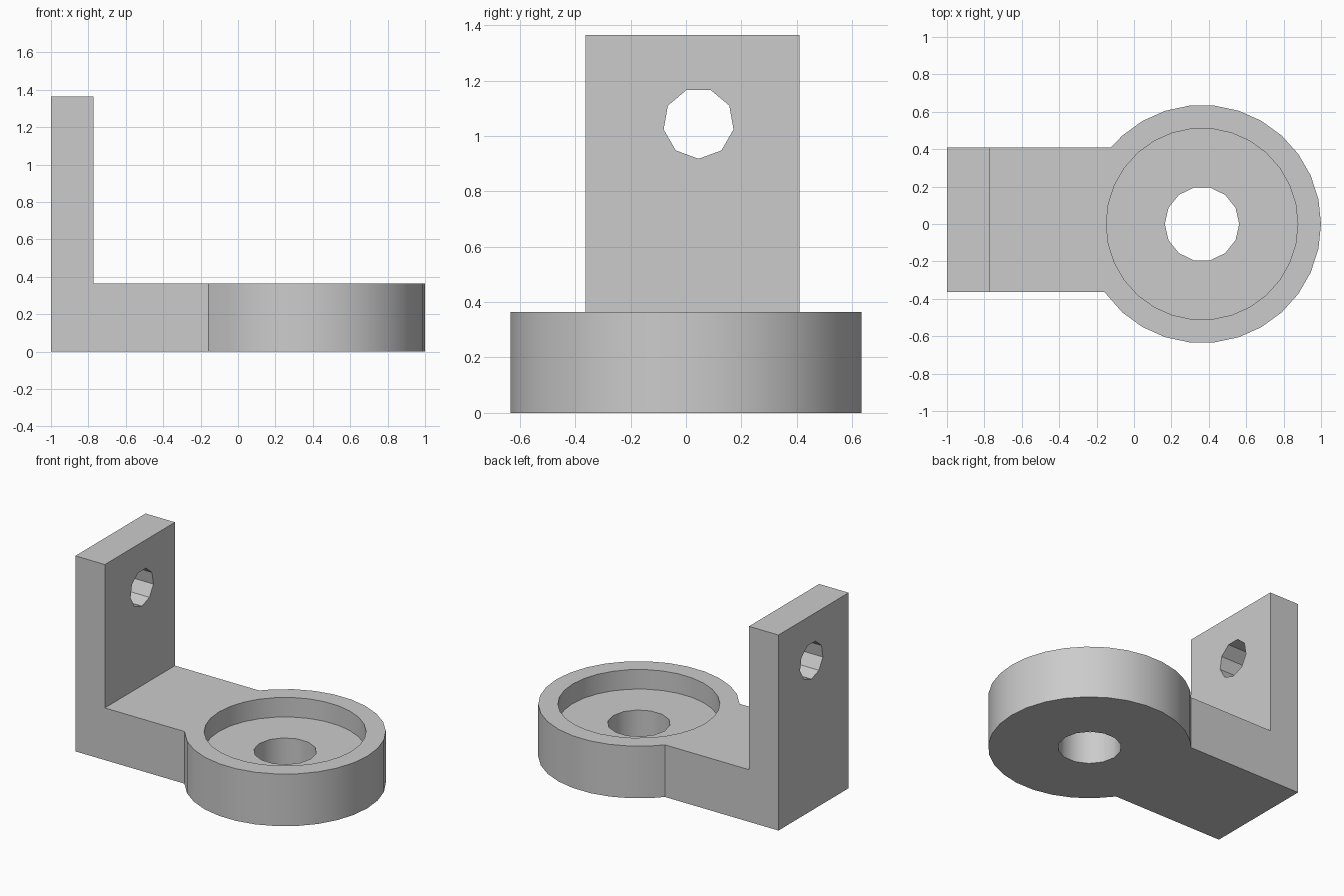
import bpy, bmesh
from math import sin, cos, pi, asin, radians
from mathutils import Vector

cube = bpy.data.objects.get("Cube")
if cube:
    bpy.data.objects.remove(cube)

U = 2 / 44                      # drawing unit
DISC_R, DISC_X = 14 * U, 8 * U
BASE_H, WALL_T, WALL_H = 8 * U, 5 * U, 30 * U
ARM_FRONT, ARM_BACK = -8 * U, 9 * U

grey = bpy.data.materials.new("light grey")
grey.use_nodes = True
colour = (0.6, 0.6, 0.6, 1)
grey.diffuse_color = colour
grey.node_tree.nodes["Principled BSDF"].inputs["Base Color"].default_value = colour


def prism(name, points, sweep):
    """Extrude a closed planar outline along a vector."""
    bm = bmesh.new()
    face = bm.faces.new([bm.verts.new(p) for p in points])
    top = bmesh.ops.extrude_face_region(bm, geom=[face], use_keep_orig=True)["geom"]
    bmesh.ops.translate(bm, vec=sweep, verts=[v for v in top if isinstance(v, bmesh.types.BMVert)])
    bmesh.ops.recalc_face_normals(bm, faces=bm.faces)
    mesh = bpy.data.meshes.new(name)
    bm.to_mesh(mesh)
    bm.free()
    mesh.materials.append(grey)
    obj = bpy.data.objects.new(name, mesh)
    bpy.context.collection.objects.link(obj)
    return obj


def ring(n, r, centre, right, up):
    """Regular polygon whose first corner lies along 'right'."""
    c, a, b = Vector(centre), Vector(right), Vector(up)
    return [c + r * (cos(2 * pi * i / n) * a + sin(2 * pi * i / n) * b) for i in range(n)]


# Plan outline: rectangular arm running into the round cup
back_angle = pi - asin(ARM_BACK / DISC_R)
front_angle = -pi - asin(ARM_FRONT / DISC_R)
steps = [radians(12 * k) for k in range(-15, 16)]
angles = [front_angle] + [a for a in steps if front_angle + .03 < a < back_angle - .03] + [back_angle]
outline = [(DISC_X + DISC_R * cos(a), DISC_R * sin(a), 0) for a in angles]
outline += [(-1, ARM_BACK, 0), (-1, ARM_FRONT, 0)]
bracket = prism("bracket", outline, (0, 0, WALL_H))

# Cutters: space above the base, cup recess, floor hole, wall hole
X, Y, Z = (1, 0, 0), (0, 1, 0), (0, 0, 1)
edge = WALL_T - 1
cutters = [
    prism("upper_cutter", [(edge, -1, BASE_H), (2, -1, BASE_H), (2, 1, BASE_H), (edge, 1, BASE_H)], (0, 0, 2)),
    prism("recess_cutter", ring(30, 0.512, (DISC_X, 0, 5 * U), X, Y), (0, 0, 0.5)),
    prism("floor_hole_cutter", ring(14, 0.199, (DISC_X, 0, -0.1), X, Y), (0, 0, 0.5)),
    prism("wall_hole_cutter", ring(9, 0.128, (-1.1, U, 23 * U), (0, 0, -1), Y), (0.5, 0, 0)),
]
bpy.context.view_layer.objects.active = bracket
for cutter in cutters:
    mod = bracket.modifiers.new(cutter.name, "BOOLEAN")
    mod.operation = "DIFFERENCE"
    mod.solver = "EXACT"
    mod.object = cutter
    bpy.ops.object.modifier_apply(modifier=mod.name)
for cutter in cutters:
    bpy.data.objects.remove(cutter)

# Smooth round walls, sharp edges elsewhere
bpy.ops.object.select_all(action="DESELECT")
bracket.select_set(True)
bpy.ops.object.shade_smooth_by_angle(angle=radians(30))
